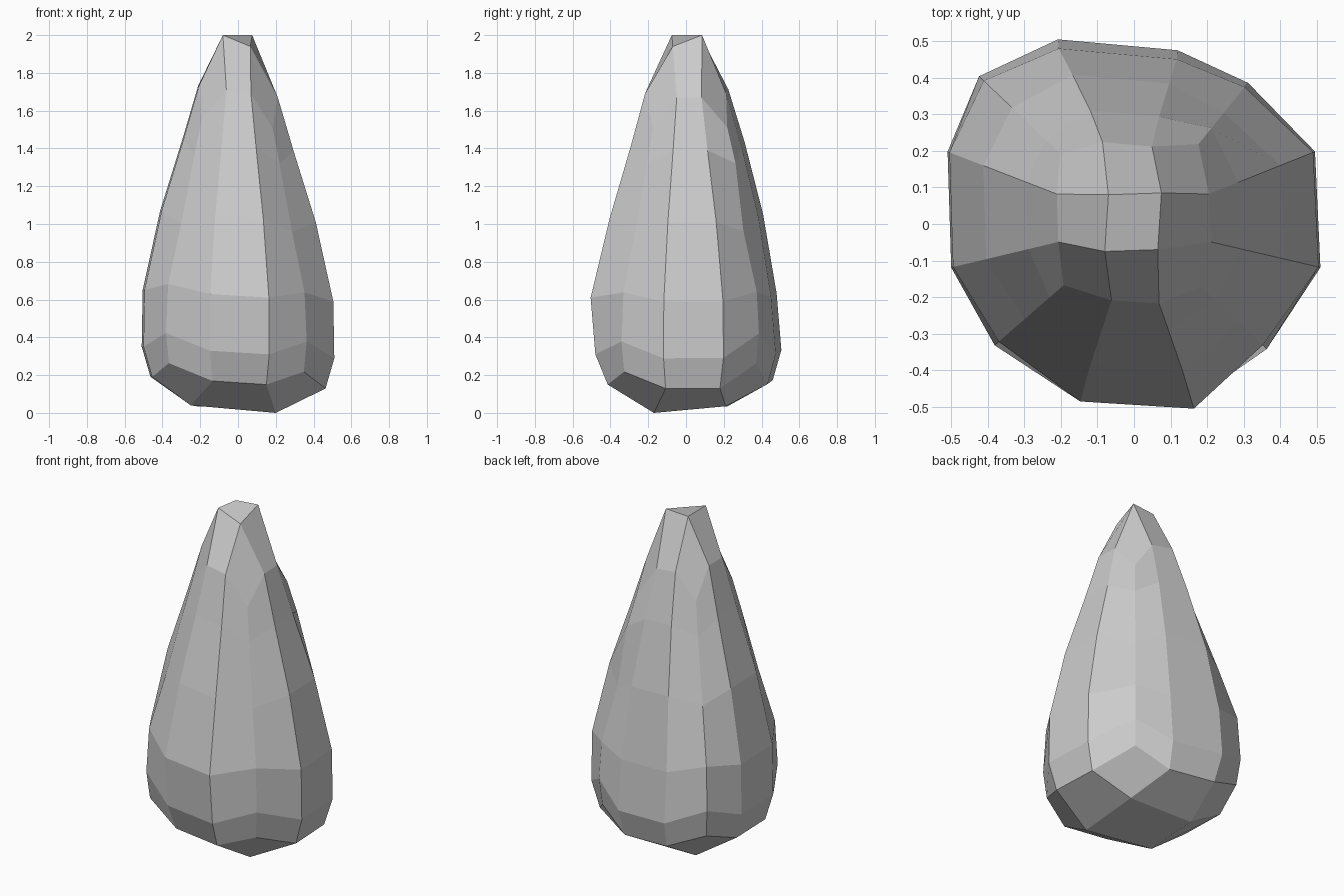
import bpy, bmesh

if "Cube" in bpy.data.objects:
    bpy.data.objects.remove(bpy.data.objects["Cube"])

# Plan outline: 12 points counter-clockwise; every third one (0, 3, 6, 9) is a corner column
outline = [(-.385, -.335), (-.15, -.485), (.167, -.505), (.367, -.345),
           (.515, -.12), (.5, .2), (.315, .39), (.12, .48),
           (-.21, .51), (-.428, .408), (-.515, .2), (-.505, -.12)]

# Levels: height, scale, corner height, corner scale, front shift, back shift
levels = [(.16, .90, .24, .95, .04, 0), (.32, .99, .40, .99, .02, 0),
          (.62, .98, .66, .96, -.01, -.02), (1.04, .80, .98, .78, 0, 0),
          (1.42, .57, 1.34, .60, -.005, .02), (1.70, .41, 1.53, .50, -.01, .015)]

bottom_quad = [(-.25, -.15, .04), (.2, -.17, 0), (.2, .21, .035), (-.22, .22, .035)]
top_quad = [(-.08, -.075, 2), (.065, -.07, 1.94), (.075, .085, 2), (-.07, .08, 1.99)]

bm = bmesh.new()

# Body rings, leaning slightly down toward the right
rings = []
for z, s, cz, cs, front, back in levels:
    ring = []
    for i, (x, y) in enumerate(outline):
        h, k = (cz, cs) if i % 3 == 0 else (z, s)
        if z > 1.2 and i == 6:      # fuller back right shoulder
            k *= 1.12
        if z > 1.2 and i == 9:      # slimmer back left shoulder
            k *= .94
        if z < .5 and i == 6:       # raised back right foot
            h += .04
        dy = front if i in (1, 2) else back if i in (7, 8) else 0
        ring.append(bm.verts.new((x * k, y * k + dy, h - .06 * x)))
    rings.append(ring)
for a, b in zip(rings, rings[1:]):
    for i in range(12):
        j = (i + 1) % 12
        bm.faces.new((a[i], a[j], b[j], b[i]))


# Ends: 3 x 3 patches around a small central quad
def cap(ring, quad):
    q = [bm.verts.new(p) for p in quad]
    bm.faces.new(q)
    for k in range(4):
        c = 3 * k
        n = (k + 1) % 4
        bm.faces.new((ring[c - 1], ring[c], ring[c + 1], q[k]))
        bm.faces.new((ring[c + 1], ring[c + 2], q[n], q[k]))


cap(rings[0], bottom_quad)
cap(rings[-1], top_quad)
bmesh.ops.recalc_face_normals(bm, faces=bm.faces)

mesh = bpy.data.meshes.new("pointed_stone")
bm.to_mesh(mesh)
bm.free()
stone = bpy.data.objects.new("pointed_stone", mesh)
bpy.context.collection.objects.link(stone)
